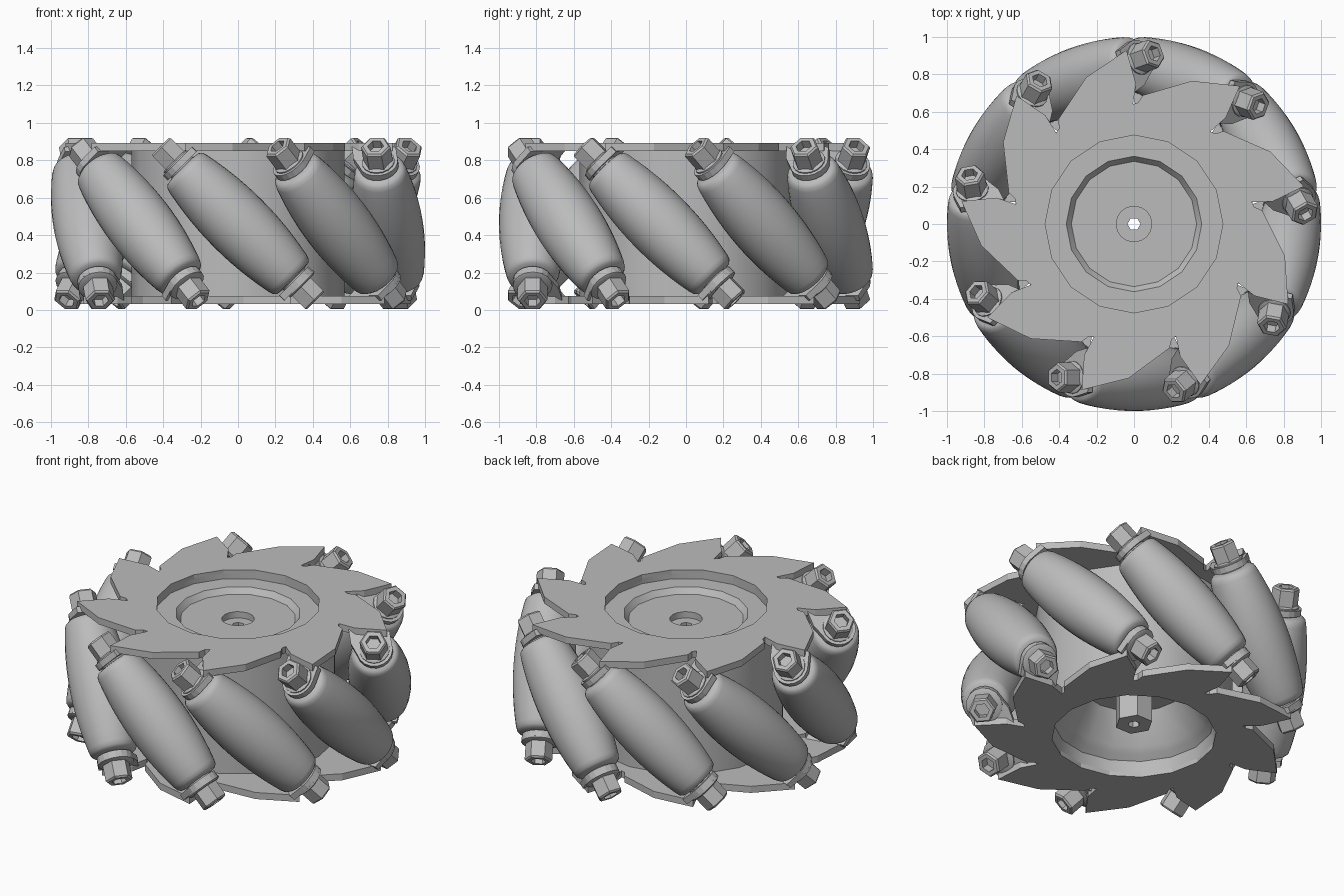
import bpy, bmesh, math
from mathutils import Matrix, Vector

if "Cube" in bpy.data.objects:
    bpy.data.objects.remove(bpy.data.objects["Cube"], do_unlink=True)

COUNT = 9
STEP = 2 * math.pi / COUNT
AXIS_R = 0.82      # distance of roller axes from the wheel axis
MID_Z = 0.462      # mid height of the wheel

grey = bpy.data.materials.new("grey_metal")
grey.use_nodes = True
grey.diffuse_color = (0.5, 0.5, 0.5, 1)
grey.node_tree.nodes["Principled BSDF"].inputs["Base Color"].default_value = (0.5, 0.5, 0.5, 1)


def finish(bm, name, smooth_angle=None):
    bmesh.ops.remove_doubles(bm, verts=bm.verts, dist=0.0001)
    bmesh.ops.recalc_face_normals(bm, faces=bm.faces)
    me = bpy.data.meshes.new(name)
    for f in bm.faces:
        f.smooth = smooth_angle is not None
    bm.to_mesh(me)
    bm.free()
    if smooth_angle:
        me.set_sharp_from_angle(angle=math.radians(smooth_angle))
    me.materials.append(grey)
    return me


def lathe(name, profile, segs, closed=False, smooth_angle=None):
    """Spin (radius, z) points around z."""
    bm = bmesh.new()
    verts = [bm.verts.new((r, 0, z)) for r, z in profile]
    edges = [bm.edges.new(p) for p in zip(verts, verts[1:])]
    if closed:
        edges.append(bm.edges.new((verts[-1], verts[0])))
    bmesh.ops.spin(bm, geom=verts + edges, axis=(0, 0, 1), cent=(0, 0, 0),
                   angle=2 * math.pi, steps=segs)
    return finish(bm, name, smooth_angle)


def slab(name, loops, z0, z1):
    """Extrude flat outlines, the first outer and the rest holes."""
    bm = bmesh.new()
    edges = []
    for loop in loops:
        vs = [bm.verts.new((x, y, z0)) for x, y in loop]
        edges += [bm.edges.new((vs[i - 1], vs[i])) for i in range(len(vs))]
    bmesh.ops.triangle_fill(bm, edges=edges, use_beauty=True)
    out = bmesh.ops.extrude_face_region(bm, geom=bm.faces[:])
    for v in out["geom"]:
        if isinstance(v, bmesh.types.BMVert):
            v.co.z = z1
    return finish(bm, name)


def place(name, mesh, matrix=Matrix()):
    ob = bpy.data.objects.new(name, mesh)
    ob.matrix_world = matrix
    bpy.context.scene.collection.objects.link(ob)


def polar(deg, r):
    a = math.radians(deg)
    return (r * math.cos(a), r * math.sin(a))


# Saw-toothed side plates, the lower one flipped about the y axis
tooth = [(88, 0.65), (90.5, 0.64), (89.2, 0.75), (92.5, 0.93), (108, 0.825), (126, 0.69)]
outline = [polar(a + 40 * k, r) for k in range(COUNT) for a, r in tooth]
hole = [polar(22.5 * i, 0.475) for i in range(16)]
plate = slab("side_plate", [outline, hole], 0.85 - MID_Z, 0.892 - MID_Z)
lift = Matrix.Translation((0, 0, MID_Z))
place("top_plate", plate, lift)
place("bottom_plate", plate, lift @ Matrix.Rotation(math.pi, 4, "Y"))

# Hollow hub drum: stepped dish above, funnel below
hub_profile = [(0.095, 0.8), (0.335, 0.8), (0.362, 0.835), (0.475, 0.835), (0.475, 0.87),
               (0.57, 0.87), (0.57, 0.06), (0.475, 0.06), (0.465, 0.13), (0.43, 0.16),
               (0.4, 0.19), (0.3, 0.37), (0.095, 0.37)]
place("hub_drum", lathe("hub_drum", hub_profile, 16, True, 30))
place("hub_collar", lathe("hub_collar", [(0.035, 0.11), (0.11, 0.11), (0.11, 0.76),
                                         (0.035, 0.76)], 6, True))

# Barrelled roller with rounded ends
body = []
for i in range(13):
    s = 0.375 * (i / 6 - 1)
    body.append((0.18 - 0.27 * s * s, s))
cap = [(0, 0.42), (0.085, 0.42), (0.118, 0.414), (0.134, 0.4)]
roller = lathe("roller", [(r, -s) for r, s in cap] + body + cap[::-1], 32, False, 40)

# Spindle, bent tab, washers and socket-head bolt along the roller axis
spindle = lathe("spindle", [(0, -0.45), (0.08, -0.45), (0.08, 0.45), (0, 0.45)], 16, False, 40)
tab_shape = [(0.1, 0.03), (0.08, 0.115), (-0.16, 0.125), (-0.14, 0.03)]
tab_shape += [polar(200 + 20 * i, 0.105) for i in range(9)]
tab = slab("tab", [tab_shape], 0.428, 0.465)


def washer(radius):
    return lathe("washer", [(0, 0.46), (radius, 0.46), (radius, 0.472), (radius - 0.015, 0.48),
                            (0, 0.48)], 16, False, 40)


washers = {"top": washer(0.088), "bottom": washer(0.106)}
bolt = lathe("bolt", [(0, 0.47), (0.08, 0.47), (0.08, 0.575), (0.07, 0.585), (0.044, 0.585),
                      (0.044, 0.535), (0, 0.535)], 6)

for k in range(COUNT):
    a = math.radians(30) + k * STEP
    radial = Vector((math.cos(a), math.sin(a), 0))
    tangent = Vector((-math.sin(a), math.cos(a), 0))
    up = Vector((0, 0, 1))
    frame = Matrix((radial, (tangent + up).normalized(), (up - tangent).normalized()))
    m = Matrix.Translation(radial * AXIS_R + up * MID_Z) @ frame.transposed().to_4x4()
    place(f"roller_{k + 1}", roller, m)
    place(f"spindle_{k + 1}", spindle, m)
    for end, turn in (("top", 0), ("bottom", math.pi)):
        m_end = m @ Matrix.Rotation(turn, 4, "X")
        for part, mesh in (("tab", tab), ("washer", washers[end]), ("bolt", bolt)):
            place(f"{end}_{part}_{k + 1}", mesh, m_end)
